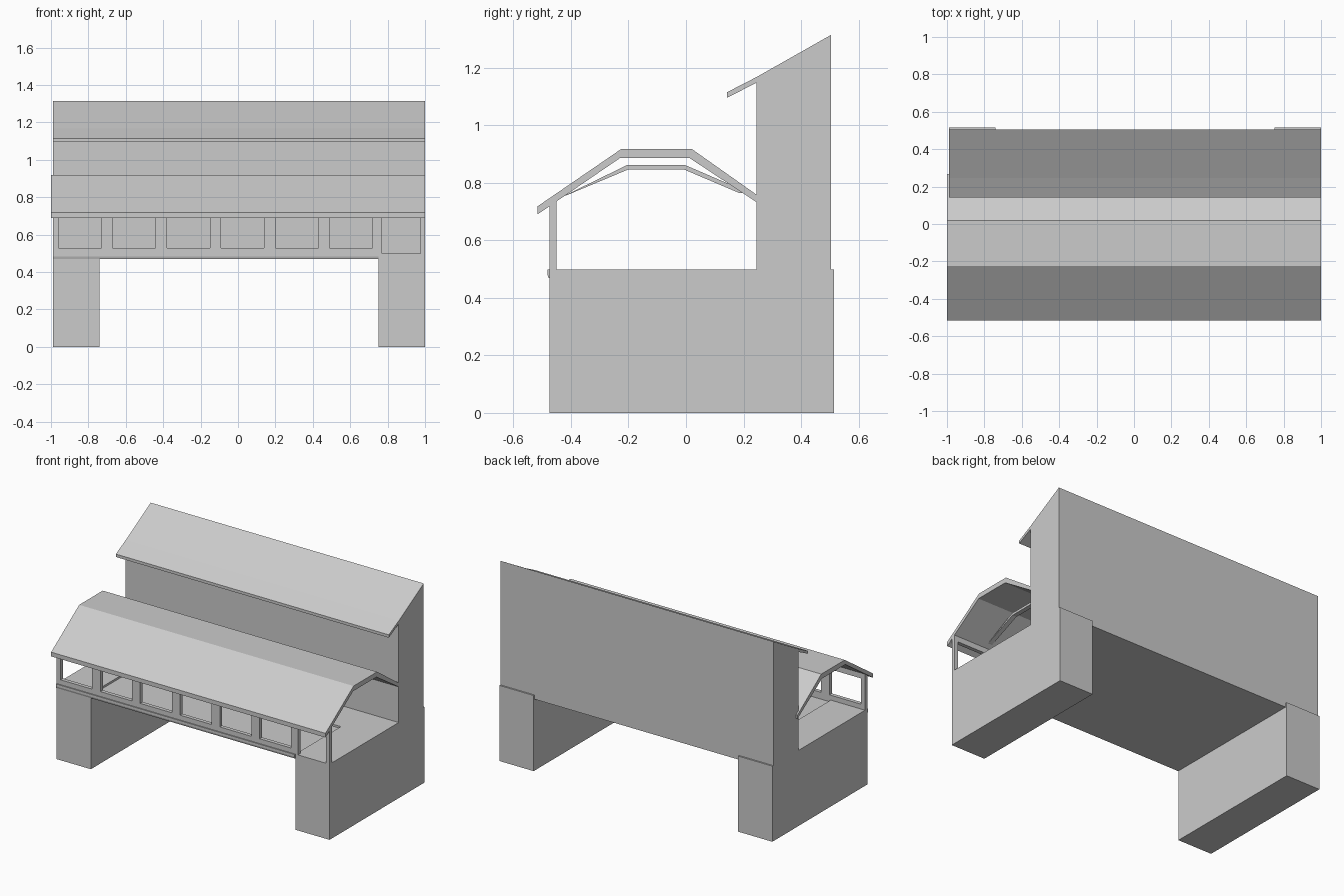
import bpy, bmesh

if "Cube" in bpy.data.objects:
    bpy.data.objects.remove(bpy.data.objects["Cube"])


def extrude_x(name, profile, x0, x1):
    """Solid made from a (y, z) profile stretched along x."""
    bm = bmesh.new()
    a = [bm.verts.new((x0, y, z)) for y, z in profile]
    b = [bm.verts.new((x1, y, z)) for y, z in profile]
    n = len(profile)
    bm.faces.new(a)
    bm.faces.new(b)
    for i in range(n):
        j = (i + 1) % n
        bm.faces.new((a[i], a[j], b[j], b[i]))
    bmesh.ops.recalc_face_normals(bm, faces=bm.faces)
    me = bpy.data.meshes.new(name)
    bm.to_mesh(me)
    bm.free()
    ob = bpy.data.objects.new(name, me)
    bpy.context.collection.objects.link(ob)
    return ob


def box(name, x0, x1, y0, y1, z0, z1):
    return extrude_x(name, [(y0, z0), (y1, z0), (y1, z1), (y0, z1)], x0, x1)


L, R = -0.99, 1.0            # wall ends
LEG_L, LEG_R = -0.74, 0.75   # inner faces of the legs
FRONT, INNER, BACK = -0.475, -0.45, 0.245

# Solid end supports
box("left_leg", L, LEG_L, FRONT, 0.515, 0, 0.498)
box("right_leg", LEG_R, R, FRONT, 0.515, 0, 0.498)

# Bridge floor with a shallow step along its front half
extrude_x("deck", [(FRONT, 0.47), (BACK, 0.47), (BACK, 0.498), (0.0, 0.498),
                   (0.0, 0.485), (FRONT, 0.485)], LEG_L, LEG_R)

# Tall rear hall with sloping roof and front overhang
extrude_x("rear_hall", [(BACK, 0.47), (0.505, 0.47), (0.505, 1.315),
                        (BACK, 1.168), (0.142, 1.115), (0.142, 1.096),
                        (BACK, 1.148)], L, R)

# Front ledge under the windows
extrude_x("front_ledge", [(-0.482, 0.498), (FRONT, 0.498), (FRONT, 0.47),
                          (-0.478, 0.47), (-0.482, 0.482)], L, LEG_R)

# Front wall: sill, header and pillars around seven openings
box("window_sill", L, LEG_R, FRONT, INNER, 0.485, 0.53)
extrude_x("window_header", [(FRONT, 0.70), (INNER, 0.70), (INNER, 0.742),
                            (FRONT, 0.725)], L, R)
pitch, width, first = 0.29, 0.23, -0.96
edges = [L]
for i in range(6):
    edges += [first + i * pitch, first + i * pitch + width]
edges += [0.77, 0.975, R]
for i in range(0, len(edges), 2):
    base = 0.53 if i < 12 else 0.498
    box("window_pillar", edges[i], edges[i + 1], FRONT, INNER, base, 0.70)
box("pillar_foot", LEG_R, 0.77, FRONT, INNER, 0.498, 0.53)

# Three-sided gallery roof
extrude_x("gallery_roof", [(-0.517, 0.718), (-0.225, 0.918), (0.02, 0.918),
                           (0.268, 0.743), (0.268, 0.718), (0.013, 0.886),
                           (-0.23, 0.886), (-0.517, 0.69)], -1.0, 1.0)

# Thin roof trusses above the window pillars
truss = [(-0.43, 0.752), (-0.205, 0.862), (-0.003, 0.862), (0.215, 0.768),
         (0.187, 0.764), (-0.008, 0.847), (-0.2, 0.847), (-0.415, 0.757)]
for i in range(6):
    x = first + width + 0.03 + i * pitch
    extrude_x("roof_truss", truss, x - 0.015, x + 0.015)
